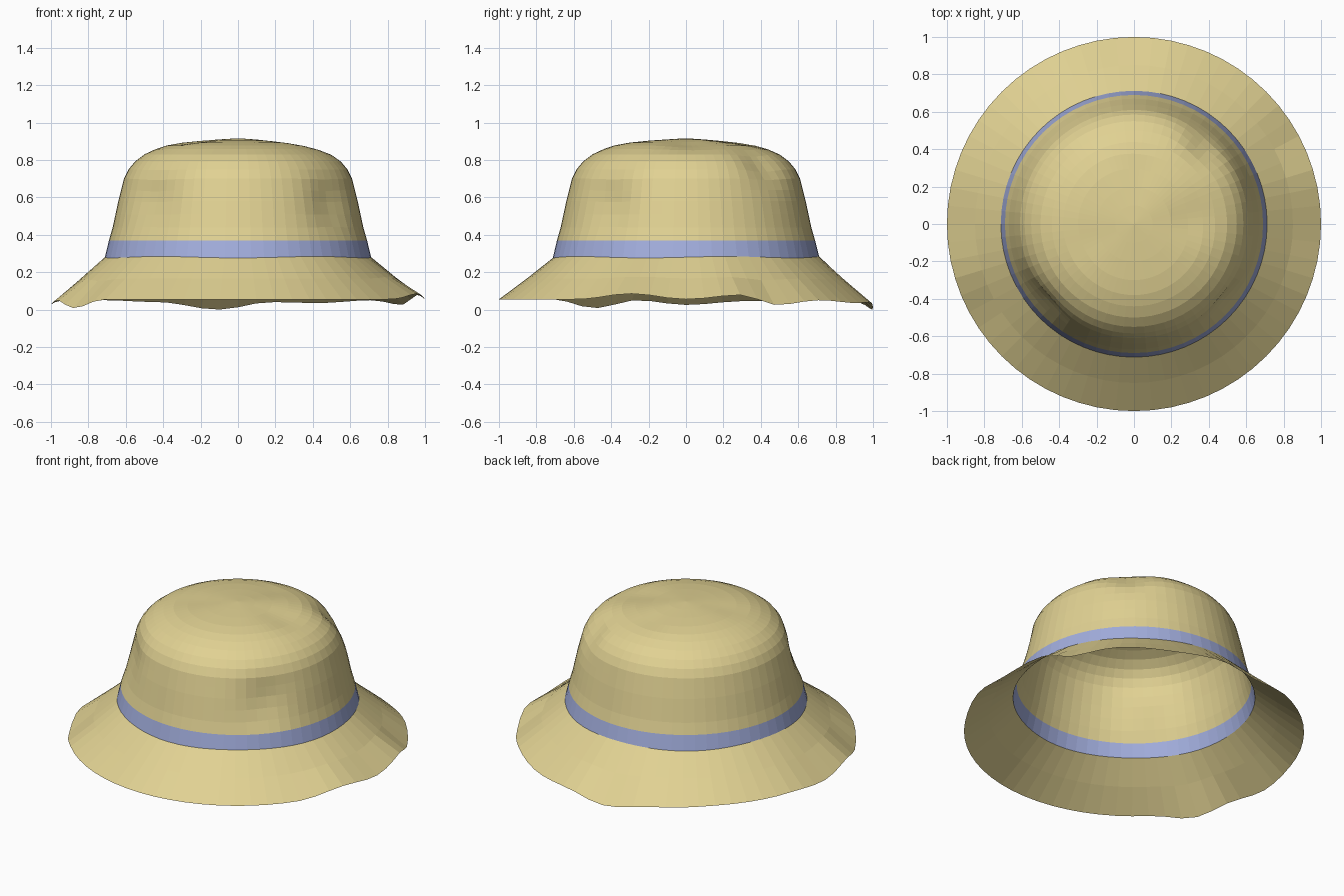
import bpy, bmesh, math
from mathutils import Vector

if "Cube" in bpy.data.objects:
    bpy.data.objects.remove(bpy.data.objects["Cube"])

SEGMENTS = 64


def material(name, rgb):
    m = bpy.data.materials.new(name)
    m.diffuse_color = (*rgb, 1)
    m.use_nodes = True
    m.node_tree.nodes["Principled BSDF"].inputs["Base Color"].default_value = m.diffuse_color
    return m


straw = material("straw", (0.75, 0.64, 0.29))
ribbon = material("blue_ribbon", (0.36, 0.42, 0.72))

# Radius and height from crown centre down to the brim edge
profile = [(0.10, .910), (0.20, .903), (0.30, .893), (0.38, .878), (0.44, .858),
           (0.50, .830), (0.55, .792), (0.585, .750), (0.61, .70), (0.625, .64),
           (0.64, .58), (0.655, .51), (0.67, .44), (0.69, .37), (0.712, .28),
           (0.85, .165), (1.0, 0)]
BAND = 13  # profile step that carries the ribbon

# Height of the wavy brim edge by angle in degrees
wave = [(0, .055), (17, .078), (29, .025), (45, .05), (65, .035), (80, .04),
        (96, .0), (115, .04), (135, .05), (162, .045), (180, .025), (195, .05),
        (209, .008), (225, .055), (270, .055), (325, .055), (343, .085), (360, .055)]

# Soft dents in the crown: centre, width, depth
dents = [((.42, .45, .82), .13, .045), ((.33, .02, .89), .13, .02),
         ((-.47, -.43, .60), .16, .03), ((.50, -.42, .56), .14, .03),
         ((.05, .30, .90), .12, .012), ((-.25, -.1, .90), .1, .008)]


def edge_height(deg):
    for (a, za), (b, zb) in zip(wave, wave[1:]):
        if a <= deg <= b:
            t = (1 - math.cos(math.pi * (deg - a) / (b - a))) / 2
            return za + (zb - za) * t
    return .055


def hat_point(i, k):
    r, z = profile[i]
    a = math.tau * k / SEGMENTS
    edge = edge_height(360 * k / SEGMENTS)
    if i == len(profile) - 1:
        z = edge
    elif i == len(profile) - 2:
        z += (edge - .05) * .3
    elif i == BAND + 1:
        z += .004 * math.sin(5 * a)
    p = Vector((r * math.cos(a), r * math.sin(a), z))
    if i < BAND:
        inward = (Vector((0, 0, .45)) - p).normalized()
        for c, width, depth in dents:
            d = (p - Vector(c)).length
            p += inward * depth * math.exp(-(d / width) ** 2)
    return p


# Thin one-piece hat: crown, ribbon and brim
bm = bmesh.new()
top = bm.verts.new((0, 0, .916))
rings = [[bm.verts.new(hat_point(i, k)) for k in range(SEGMENTS)]
         for i in range(len(profile))]
for k in range(SEGMENTS):
    n = (k + 1) % SEGMENTS
    bm.faces.new((top, rings[0][k], rings[0][n]))
    for i in range(len(rings) - 1):
        f = bm.faces.new((rings[i][k], rings[i + 1][k], rings[i + 1][n], rings[i][n]))
        f.material_index = int(i == BAND)

mesh = bpy.data.meshes.new("sun_hat")
bm.to_mesh(mesh)
bm.free()
mesh.materials.append(straw)
mesh.materials.append(ribbon)
hat = bpy.data.objects.new("sun_hat", mesh)
bpy.context.collection.objects.link(hat)
